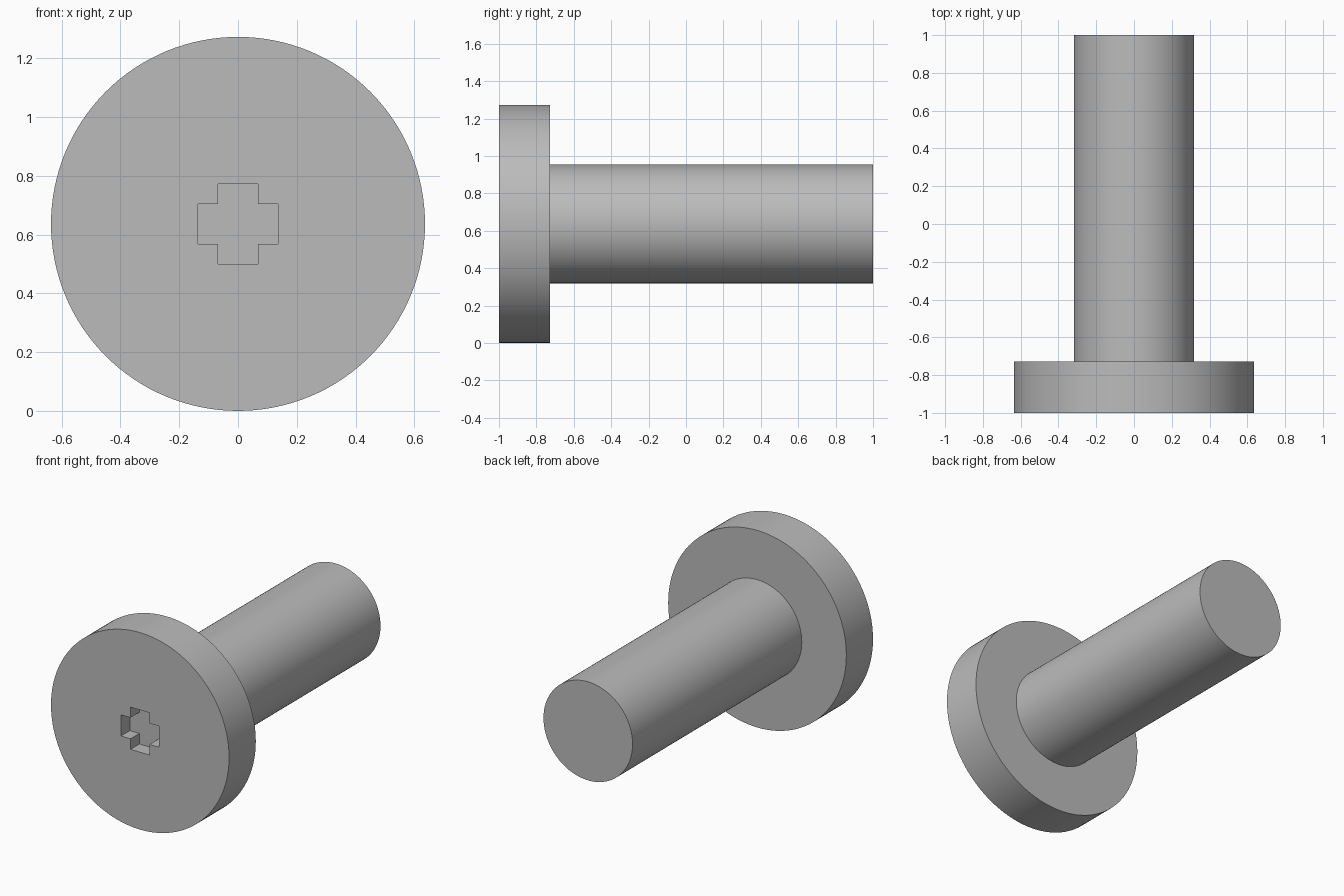
import bpy
import bmesh
from math import radians, tau
from mathutils import Vector

cube = bpy.data.objects.get("Cube")
if cube:
    bpy.data.objects.remove(cube, do_unlink=True)

UNIT = 2 / 22                 # overall length is 22 units
HEAD_R, SHANK_R = 7 * UNIT, 3.5 * UNIT
FRONT, SHOULDER, BACK = -1.0, -1 + 3 * UNIT, 1.0
ARM, HALF_WIDTH, DEPTH = 1.5 * UNIT, 0.75 * UNIT, UNIT
SEGMENTS = 128

steel = bpy.data.materials.new("grey_steel")
steel.use_nodes = True
grey = (0.50, 0.50, 0.50, 1)
steel.diffuse_color = grey
steel.node_tree.nodes["Principled BSDF"].inputs["Base Color"].default_value = grey


def make_object(name, bm):
    bmesh.ops.recalc_face_normals(bm, faces=bm.faces[:])
    mesh = bpy.data.meshes.new(name)
    bm.to_mesh(mesh)
    bm.free()
    mesh.materials.append(steel)
    obj = bpy.data.objects.new(name, mesh)
    bpy.context.collection.objects.link(obj)
    return obj


# Bolt body: head and shank turned as one solid around the y axis
bm = bmesh.new()
profile = [(HEAD_R, FRONT), (HEAD_R, SHOULDER), (SHANK_R, SHOULDER), (SHANK_R, BACK)]
points = [bm.verts.new((r, y, HEAD_R)) for r, y in profile]
edges = [bm.edges.new(pair) for pair in zip(points, points[1:])]
bmesh.ops.spin(bm, geom=points + edges, cent=(0, 0, HEAD_R), axis=(0, 1, 0),
               angle=tau, steps=SEGMENTS)
bmesh.ops.remove_doubles(bm, verts=bm.verts[:], dist=1e-5)
bmesh.ops.holes_fill(bm, edges=[e for e in bm.edges if e.is_boundary], sides=0)
bolt = make_object("bolt", bm)

# Cross-shaped cutter for the drive recess
bm = bmesh.new()
a, w = ARM, HALF_WIDTH
corner = [(a, -w), (a, w), (w, w)]
outline = []
for turn in range(4):
    outline += corner
    corner = [(-z, x) for x, z in corner]
start = FRONT - DEPTH
cross = bm.faces.new([bm.verts.new((x, start, z + HEAD_R)) for x, z in outline])
swept = bmesh.ops.extrude_face_region(bm, geom=[cross])["geom"]
bmesh.ops.translate(bm, verts=[v for v in swept if isinstance(v, bmesh.types.BMVert)],
                    vec=Vector((0, 2 * DEPTH, 0)))
cutter = make_object("recess_cutter", bm)
cutter.hide_render = True

# Cut the recess, then discard the cutter
cut = bolt.modifiers.new("drive_recess", "BOOLEAN")
cut.operation = "DIFFERENCE"
cut.solver = "EXACT"
cut.object = cutter
bpy.ops.object.select_all(action="DESELECT")
bolt.select_set(True)
bpy.context.view_layer.objects.active = bolt
bpy.ops.object.modifier_apply(modifier=cut.name)
bpy.data.objects.remove(cutter, do_unlink=True)

bpy.ops.object.shade_smooth_by_angle(angle=radians(30))
